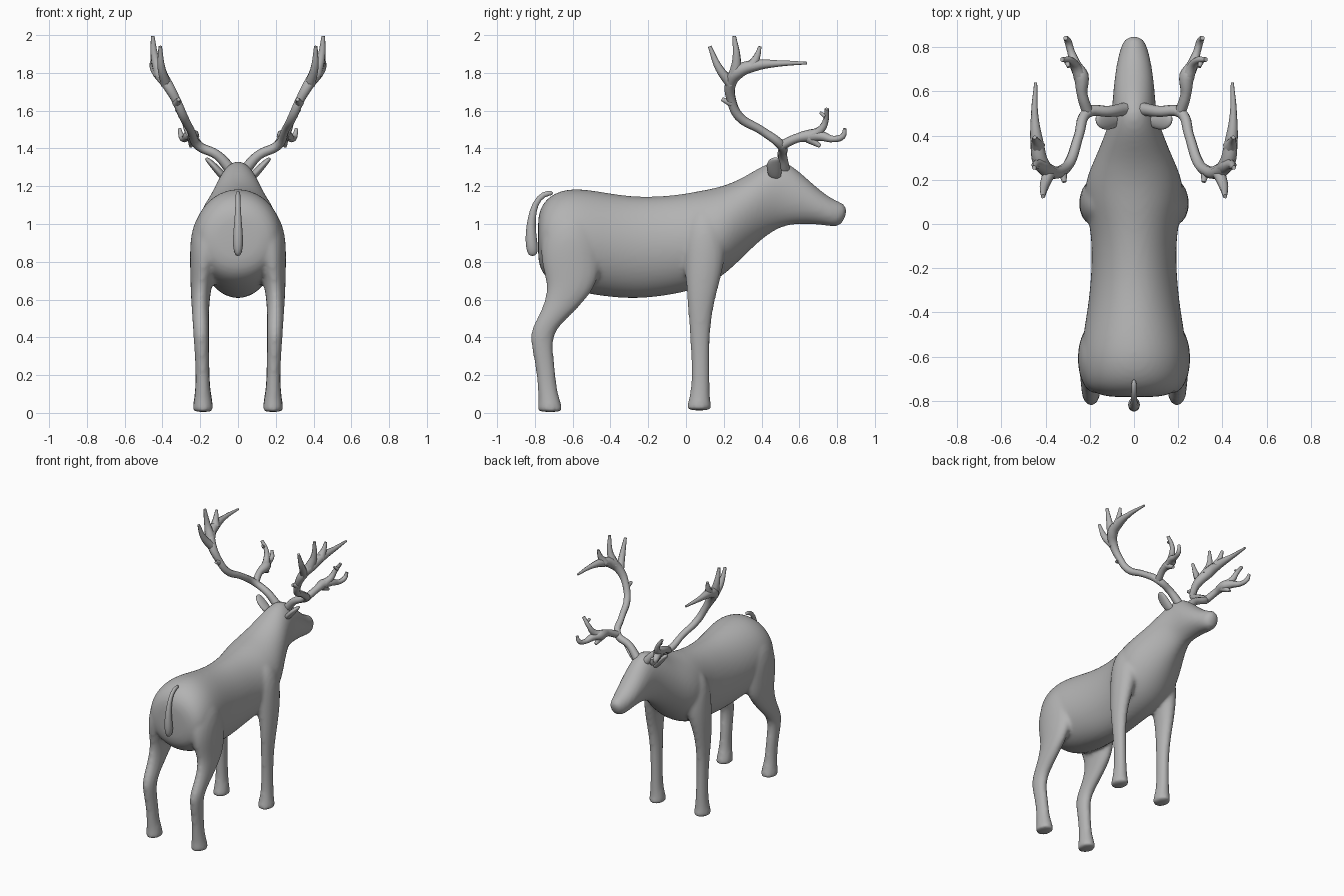
import bpy, bmesh, math
from mathutils import Vector

grey = bpy.data.materials.new("warm_grey")
grey.diffuse_color = (0.45, 0.45, 0.45, 1)


def loft(bm, rings, n=16):
    """Skin a closed tube through elliptical rings (centre, half axis u, half axis v)."""
    loops = []
    for c, u, v in rings:
        loops.append([bm.verts.new(Vector(c) + Vector(u) * math.cos(a) + Vector(v) * math.sin(a))
                      for a in (2 * math.pi * i / n for i in range(n))])
    for a, b in zip(loops, loops[1:]):
        for i in range(n):
            j = (i + 1) % n
            bm.faces.new((a[i], a[j], b[j], b[i]))
    bm.faces.new(loops[0])
    bm.faces.new(loops[-1])


def finish(name, bm, subdiv=2):
    bmesh.ops.recalc_face_normals(bm, faces=bm.faces)
    me = bpy.data.meshes.new(name)
    bm.to_mesh(me)
    bm.free()
    me.materials.append(grey)
    me.shade_smooth()
    ob = bpy.data.objects.new(name, me)
    bpy.context.collection.objects.link(ob)
    sub = ob.modifiers.new("Round", 'SUBSURF')
    sub.levels = sub.render_levels = subdiv
    return ob


def branch(name, paths):
    """Tapered tubes through points (x, y, z, radius)."""
    cu = bpy.data.curves.new(name, 'CURVE')
    cu.dimensions = '3D'
    cu.bevel_depth = 1.0
    cu.bevel_resolution = 2
    cu.resolution_u = 5
    cu.use_fill_caps = True
    for pts in paths:
        sp = cu.splines.new('BEZIER')
        sp.bezier_points.add(len(pts) - 1)
        for bp, (x, y, z, r) in zip(sp.bezier_points, pts):
            bp.co = (x, y, z)
            bp.radius = r
            bp.handle_left_type = bp.handle_right_type = 'AUTO'
    cu.materials.append(grey)
    ob = bpy.data.objects.new(name, cu)
    bpy.context.collection.objects.link(ob)
    bpy.ops.object.select_all(action='DESELECT')
    ob.select_set(True)
    bpy.context.view_layer.objects.active = ob
    bpy.ops.object.convert(target='MESH')
    bpy.context.object.data.shade_smooth()


# Trunk, neck and head: y, top, bottom, half width
trunk = [(-.785, 1.03, .82, .10), (-.77, 1.09, .75, .18), (-.72, 1.16, .69, .23),
         (-.60, 1.20, .64, .25), (-.42, 1.168, .61, .218), (-.25, 1.143, .598, .195),
         (-.05, 1.155, .625, .192), (.08, 1.18, .66, .225), (.19, 1.20, .715, .228),
         (.30, 1.245, .82, .178), (.40, 1.31, .92, .135), (.50, 1.35, .985, .102),
         (.59, 1.29, 1.0, .096), (.69, 1.195, .998, .086), (.77, 1.135, .985, .070),
         (.82, 1.115, .985, .054), (.85, 1.095, 1.05, .03)]
# Legs: x, y, z, half width, half depth
hind_leg = [(.185, -.72, .004, .054, .066), (.185, -.72, .02, .055, .067),
            (.185, -.722, .06, .050, .059), (.187, -.735, .13, .039, .051),
            (.188, -.742, .22, .037, .052), (.192, -.758, .32, .039, .054),
            (.195, -.768, .42, .042, .064), (.198, -.71, .50, .045, .080),
            (.200, -.648, .58, .048, .104), (.195, -.60, .68, .058, .132),
            (.18, -.61, .80, .076, .165), (.16, -.61, .95, .096, .16),
            (.12, -.61, 1.08, .085, .10)]
front_leg = [(.185, .07, .012, .054, .066), (.185, .07, .03, .055, .067),
             (.185, .071, .07, .050, .058), (.187, .078, .14, .039, .049),
             (.188, .076, .30, .037, .049), (.193, .073, .45, .040, .056),
             (.198, .078, .58, .046, .072), (.192, .09, .70, .058, .092),
             (.168, .10, .85, .082, .118), (.143, .10, 1.0, .092, .11),
             (.10, .10, 1.10, .07, .07)]

bm = bmesh.new()
loft(bm, [((0, y, (t + b) / 2), (w, 0, 0), (0, 0, (t - b) / 2)) for y, t, b, w in trunk], 20)
for s in (-1, 1):
    for leg in (hind_leg, front_leg):
        loft(bm, [((s * x, y, z), (rx, 0, 0), (0, ry, 0)) for x, y, z, rx, ry in leg])
body = finish("body", bm)
# Fuse the legs into the trunk and soften the joins
fuse = body.modifiers.new("Fuse", 'REMESH')
fuse.mode = 'VOXEL'
fuse.voxel_size = 0.013
fuse.use_smooth_shade = True
soft = body.modifiers.new("Soften", 'SMOOTH')
soft.factor = 0.5
soft.iterations = 6

# Tail
bm = bmesh.new()
tail = [(-.70, 1.165, .012, .015), (-.755, 1.162, .013, .016), (-.80, 1.11, .014, .017),
        (-.818, 1.03, .019, .022), (-.822, .95, .027, .030), (-.817, .89, .030, .034),
        (-.812, .85, .022, .030), (-.812, .83, .010, .016)]
rings = []
for i, (y, z, rx, ry) in enumerate(tail):
    p, q = tail[max(i - 1, 0)], tail[min(i + 1, len(tail) - 1)]
    across = Vector((0, -(q[1] - p[1]), q[0] - p[0])).normalized()
    rings.append(((0, y, z), (rx, 0, 0), across * ry))
loft(bm, rings, 10)
finish("tail", bm, 1)

# Brow, beam and tines of one antler: x, y, z, radius
antler = [
    [(.04, .52, 1.29, .030), (.11, .51, 1.365, .025), (.21, .505, 1.415, .025),
     (.25, .40, 1.495, .022), (.29, .28, 1.57, .025), (.33, .24, 1.66, .025),
     (.375, .235, 1.74, .031), (.42, .275, 1.805, .037), (.438, .36, 1.838, .031),
     (.45, .50, 1.85, .016), (.445, .64, 1.852, .007)],
    [(.38, .24, 1.74, .030), (.405, .175, 1.825, .022), (.412, .125, 1.94, .010)],
    [(.41, .26, 1.79, .036), (.44, .268, 1.88, .022), (.452, .255, 1.995, .010)],
    [(.435, .35, 1.835, .034), (.445, .375, 1.885, .019), (.45, .392, 1.94, .009)],
    [(.325, .245, 1.64, .024), (.315, .19, 1.66, .010)],
    [(.21, .505, 1.415, .025), (.235, .59, 1.455, .024), (.24, .67, 1.468, .035),
     (.265, .72, 1.465, .026), (.285, .78, 1.450, .017), (.30, .83, 1.465, .016),
     (.31, .842, 1.505, .010)],
    [(.24, .66, 1.465, .032), (.265, .715, 1.50, .022), (.285, .74, 1.55, .016),
     (.325, .745, 1.61, .011)],
    [(.24, .65, 1.455, .028), (.25, .71, 1.412, .010)],
    [(.305, .738, 1.57, .013), (.295, .71, 1.59, .008)],
]
for s, side in ((-1, "left"), (1, "right")):
    branch(side + "_antler", [[(s * x, y, z, r) for x, y, z, r in p] for p in antler])

    # Leaf-shaped ear
    bm = bmesh.new()
    thin = Vector((s * .72, 0, -.69))
    ear = [(.06, .475, 1.235, .030, .022), (.095, .472, 1.27, .044, .022),
           (.13, .468, 1.31, .047, .019), (.158, .47, 1.338, .036, .014),
           (.172, .475, 1.350, .016, .008)]
    loft(bm, [((s * x, y, z), (0, w, 0), thin * t) for x, y, z, w, t in ear], 10)
    # Hollow the forward-facing side of the ear
    for v in bm.verts:
        if v.co.y > .485 and 1.26 < v.co.z < 1.345:
            v.co.y -= .008
    finish(side + "_ear", bm, 1)
